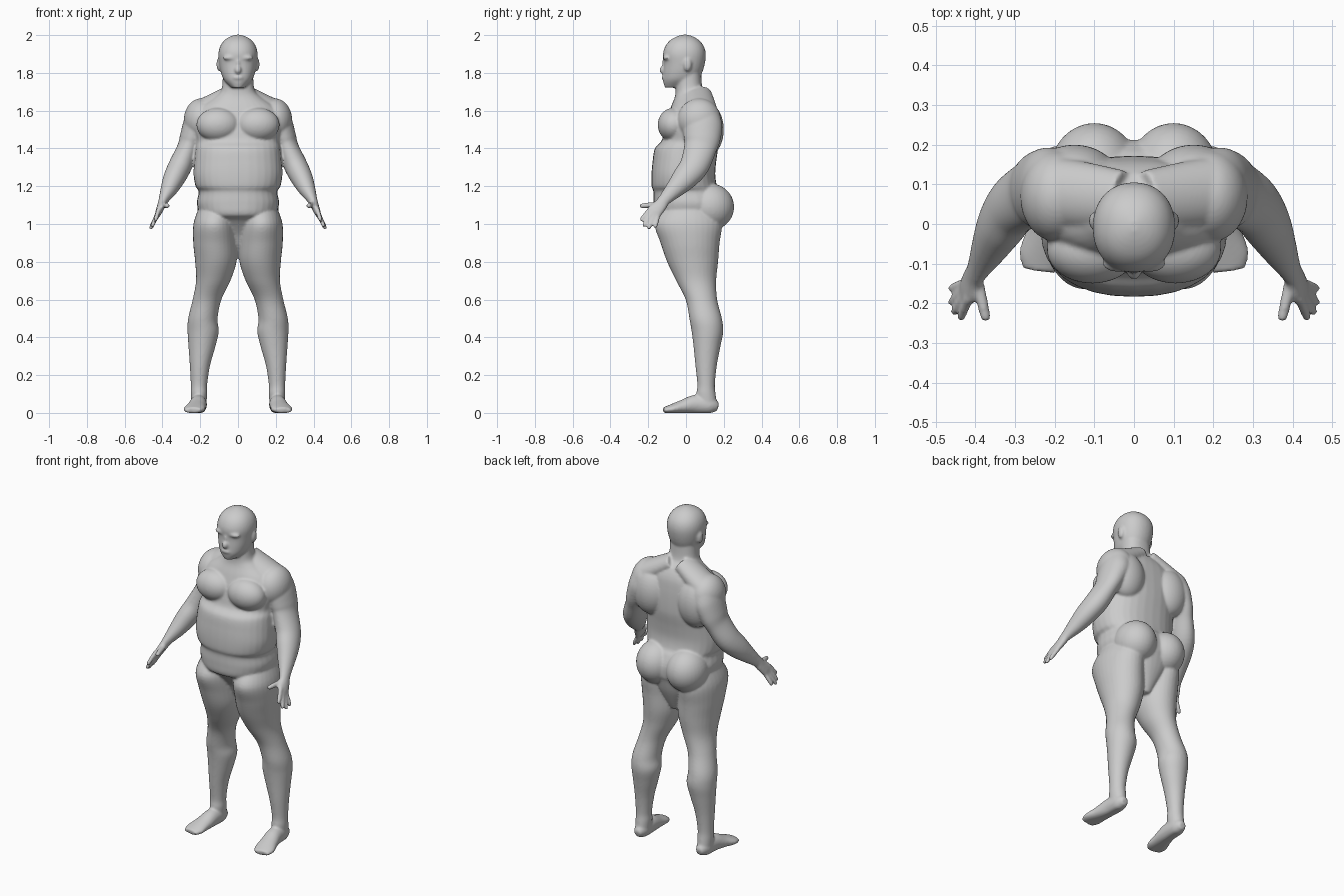
import bpy, bmesh, math
from mathutils import Vector

if "Cube" in bpy.data.objects:
    bpy.data.objects.remove(bpy.data.objects["Cube"])

skin = bpy.data.materials.new("light grey")
skin.diffuse_color = (0.6, 0.6, 0.6, 1)
skin.use_nodes = True
skin.node_tree.nodes["Principled BSDF"].inputs["Base Color"].default_value = skin.diffuse_color
parts = []
SIDES = 32


def smooth_rows(rows, steps=5):
    """Catmull-Rom interpolation between measured cross-sections."""
    out = []
    for i in range(len(rows) - 1):
        p0, p1 = rows[max(i - 1, 0)], rows[i]
        p2, p3 = rows[i + 1], rows[min(i + 2, len(rows) - 1)]
        for s in range(steps):
            t = s / steps
            out.append([0.5 * (2 * b + (c - a) * t + (2 * a - 5 * b + 4 * c - d) * t * t
                               + (3 * b - a - 3 * c + d) * t ** 3)
                        for a, b, c, d in zip(p0, p1, p2, p3)])
    return out + [list(rows[-1])]


def add_part(name, bm, mirror):
    for v in bm.verts:
        v.co.z = max(v.co.z, 0.0)
    for sign in ((1, -1) if mirror else (1,)):
        copy = bm.copy()
        for v in copy.verts:
            v.co.x *= sign
        bmesh.ops.recalc_face_normals(copy, faces=copy.faces)
        me = bpy.data.meshes.new(name)
        copy.to_mesh(me)
        copy.free()
        ob = bpy.data.objects.new(name, me)
        bpy.context.collection.objects.link(ob)
        parts.append(ob)
    bm.free()


def loft(name, rows, ref=(0, 1, 0), level=False, power=2.0, mirror=True):
    """Rows are (x, y, z, radius along ref, radius across)."""
    rows = smooth_rows(rows)
    ref = Vector(ref)
    bm = bmesh.new()
    rings = []
    for i, (x, y, z, a, b) in enumerate(rows):
        c = Vector((x, y, z))
        t = Vector((0, 0, 1))
        if not level:
            t = (Vector(rows[min(i + 1, len(rows) - 1)][:3])
                 - Vector(rows[max(i - 1, 0)][:3])).normalized()
        u = (ref - t * ref.dot(t)).normalized()
        w = t.cross(u)
        ring = []
        for k in range(SIDES):
            ang = 2 * math.pi * k / SIDES
            ca, sa = math.cos(ang), math.sin(ang)
            p = math.copysign(abs(ca) ** (2 / power), ca) * a
            q = math.copysign(abs(sa) ** (2 / power), sa) * b
            ring.append(bm.verts.new(c + u * p + w * q))
        rings.append(ring)
    for r, s in zip(rings, rings[1:]):
        for k in range(SIDES):
            n = (k + 1) % SIDES
            bm.faces.new((r[k], r[n], s[n], s[k]))
    bm.faces.new(rings[0])
    bm.faces.new(rings[-1])
    add_part(name, bm, mirror)


def stack(name, rows, **kw):
    """Level sections given as (z, x inner, x outer, y front, y back)."""
    loft(name, [((i + o) / 2, (f + b) / 2, z, (b - f) / 2, (o - i) / 2)
                for z, i, o, f, b in rows], level=True, **kw)


def blob(name, c, r, mirror=True):
    bm = bmesh.new()
    bmesh.ops.create_uvsphere(bm, u_segments=32, v_segments=20, radius=1)
    for v in bm.verts:
        v.co = Vector((v.co.x * r[0] + c[0], v.co.y * r[1] + c[1], v.co.z * r[2] + c[2]))
    add_part(name, bm, mirror)


# torso and neck: z, half width, front, back
torso = [(.82, .03, .03, .12), (.88, .07, -.03, .15), (.95, .12, -.07, .18),
         (1.02, .17, -.125, .2), (1.05, .2, -.165, .21), (1.11, .218, -.172, .21),
         (1.17, .208, -.172, .185), (1.2, .225, -.182, .165), (1.26, .235, -.183, .155),
         (1.33, .232, -.177, .16), (1.4, .225, -.165, .17), (1.44, .22, -.13, .172),
         (1.5, .235, -.115, .17), (1.56, .235, -.1, .165), (1.62, .2, -.08, .155),
         (1.67, .13, -.06, .13), (1.71, .088, -.055, .09), (1.8, .08, -.055, .08)]
stack("torso", [(z, -w, w, f, b) for z, w, f, b in torso], power=2.3, mirror=False)
blob("pectoral", (.105, -.065, 1.525), (.115, .085, .09))
blob("shoulder_blade", (.15, .115, 1.5), (.11, .085, .14))
loft("trapezius", [(.03, .06, 1.69, .075, .05), (.12, .07, 1.635, .085, .06),
                   (.2, .08, 1.585, .09, .07)])
blob("deltoid", (.195, .07, 1.55), (.092, .115, .115))
blob("buttock", (.1, .125, 1.09), (.115, .13, .125))

# head
head = [(1.722, .035, -.112, .0), (1.76, .073, -.122, .06), (1.8, .09, -.121, .085),
        (1.85, .1, -.118, .1), (1.9, .104, -.122, .105), (1.94, .095, -.11, .095),
        (1.97, .075, -.087, .072), (1.99, .047, -.055, .043), (2.002, .012, -.02, .01)]
stack("head", [(z, -w, w, f, b) for z, w, f, b in head], power=2.15, mirror=False)
blob("nose", (0, -.122, 1.815), (.018, .018, .022), mirror=False)
blob("nose_bridge", (0, -.114, 1.845), (.01, .014, .035), mirror=False)
blob("lips", (0, -.116, 1.775), (.03, .014, .012), mirror=False)
blob("brow", (.04, -.1, 1.88), (.04, .022, .014))
blob("ear", (.1, .008, 1.845), (.014, .022, .037))

# legs
stack("leg", [(1.08, .03, .21, -.12, .16), (1.0, .015, .236, -.165, .19),
              (.9, .006, .237, -.135, .178), (.8, .008, .227, -.1, .17),
              (.7, .04, .222, -.052, .16), (.6, .088, .24, -.002, .165),
              (.5, .108, .264, .018, .19), (.43, .102, .267, .03, .197),
              (.35, .12, .262, .04, .182), (.25, .148, .255, .05, .163),
              (.15, .163, .25, .06, .153), (.1, .163, .25, .055, .157),
              (.04, .168, .247, .06, .165)])
loft("foot", [(.206, .17, .03, .02, .02), (.207, .13, .04, .045, .04),
              (.21, .05, .045, .05, .045), (.22, -.02, .032, .036, .051),
              (.232, -.08, .02, .024, .058), (.238, -.118, .014, .015, .042)],
     ref=(0, 0, 1))

# arm down to the palm
loft("arm", [(.19, .09, 1.58, .09, .08), (.215, .088, 1.52, .105, .078),
             (.245, .085, 1.45, .097, .066), (.265, .075, 1.4, .086, .058),
             (.305, .045, 1.31, .078, .062), (.337, -.005, 1.245, .068, .058),
             (.365, -.06, 1.185, .05, .045), (.393, -.113, 1.13, .034, .027),
             (.405, -.135, 1.1, .036, .022), (.418, -.165, 1.068, .042, .018),
             (.426, -.18, 1.048, .036, .014)])

# fingers and thumb: knuckle, tip
digits = {"index_finger": ((.42, -.195, 1.075), (.438, -.24, 1.017)),
          "middle_finger": ((.427, -.183, 1.057), (.455, -.226, .985)),
          "ring_finger": ((.429, -.167, 1.046), (.463, -.2, .973)),
          "little_finger": ((.427, -.148, 1.043), (.464, -.164, .98)),
          "thumb": ((.395, -.14, 1.105), (.372, -.245, 1.095))}
for name, (k, t) in digits.items():
    k, t = Vector(k), Vector(t)
    r = .014 if name == "thumb" else .0115
    rows = [(f, s) for f, s in ((-.2, 1), (.4, 1.05), (.85, .95), (1.0, .6))]
    loft(name, [(*k.lerp(t, f), r * s, r * s) for f, s in rows], ref=(0, .6, .8))

# fuse all the parts into one continuous skin
bpy.ops.object.select_all(action='DESELECT')
for ob in parts:
    ob.select_set(True)
body = parts[0]
bpy.context.view_layer.objects.active = body
bpy.ops.object.join()
body.name = "body"
fuse = body.modifiers.new("fuse", 'REMESH')
fuse.mode = 'VOXEL'
fuse.voxel_size = 0.0065
fuse.use_smooth_shade = True
relax = body.modifiers.new("relax", 'SMOOTH')
relax.factor = 0.5
relax.iterations = 6
for m in ("fuse", "relax"):
    bpy.ops.object.modifier_apply(modifier=m)
body.data.materials.clear()
body.data.materials.append(skin)
bpy.ops.object.shade_smooth()
